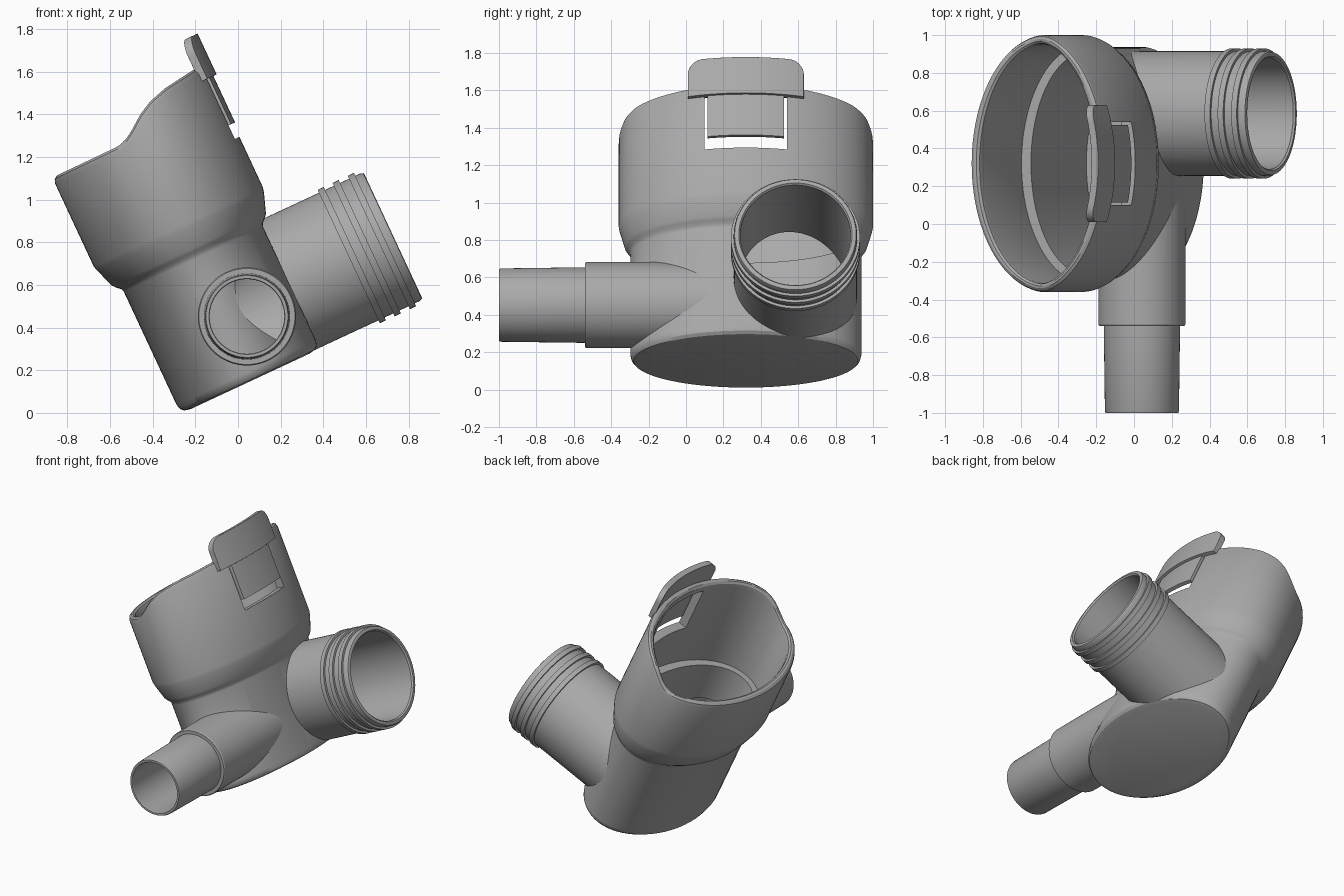
import bpy, bmesh, math
from mathutils import Matrix

if "Cube" in bpy.data.objects:
    bpy.data.objects.remove(bpy.data.objects["Cube"], do_unlink=True)

grey = bpy.data.materials.new("plain grey")
grey.use_nodes = True
grey.diffuse_color = (0.4, 0.4, 0.4, 1)
grey.node_tree.nodes["Principled BSDF"].inputs["Base Color"].default_value = (0.4, 0.4, 0.4, 1)

# Tilted frame of the cup, and the axes of its two tubes
TILT = Matrix.Rotation(math.radians(-25), 4, 'Y')
CUP = TILT @ Matrix.Translation((0.115, 0.32, 0))
SIDE = TILT @ Matrix.Translation((0, 0.585, 0.445)) @ Matrix.Rotation(math.pi / 2, 4, 'Y')
FRONT = Matrix.Translation((0.042, 0, 0.452)) @ Matrix.Rotation(math.pi / 2, 4, 'X')
RX, RY = 0.438, 0.68


def finish(bm, name, matrix):
    bmesh.ops.remove_doubles(bm, verts=bm.verts, dist=1e-5)
    bmesh.ops.recalc_face_normals(bm, faces=bm.faces)
    bm.transform(matrix)
    mesh = bpy.data.meshes.new(name)
    bm.to_mesh(mesh)
    bm.free()
    mesh.materials.append(grey)
    obj = bpy.data.objects.new(name, mesh)
    bpy.context.collection.objects.link(obj)
    return obj


def loft(name, rings, matrix, wrap, cap):
    """Skin closed rings of points; wrap joins the last ring to the first."""
    bm = bmesh.new()
    rows = [[bm.verts.new(p) for p in ring] for ring in rings]
    pairs = list(zip(rows, rows[1:] + rows[:1])) if wrap else list(zip(rows, rows[1:]))
    n = len(rows[0])
    for a, b in pairs:
        for i in range(n):
            j = (i + 1) % n
            bm.faces.new((a[i], a[j], b[j], b[i]))
    if cap:
        bm.faces.new(rows[0])
        bm.faces.new(rows[-1])
    return finish(bm, name, matrix)


def lathe(name, profile, matrix, wrap=False, seg=80):
    turns = [math.tau * i / seg for i in range(seg)]
    rings = [[(r * math.cos(t), r * math.sin(t), h) for t in turns] for r, h in profile]
    return loft(name, rings, matrix, wrap, not wrap)


RIM = [(-0.4, 1.367), (0.02, 1.37), (0.06, 1.382), (0.1, 1.405), (0.177, 1.462),
       (0.245, 1.498), (0.335, 1.524), (0.5, 1.547), (0.7, 1.56)]


def rim_height(u):
    for (a, ha), (b, hb) in zip(RIM, RIM[1:]):
        if u <= b:
            return ha + (hb - ha) * (u - a) / (b - a)
    return RIM[-1][1]


def oval(name, profile, seg=112):
    """Oval turning: (wall offset, height, follows the rim)."""
    rings = []
    for o, h, on_rim in profile:
        ring = []
        for i in range(seg):
            t = math.tau * i / seg
            x, y = (RX + o) * math.cos(t), (RY + o * 0.8) * math.sin(t)
            ring.append((x, y, h + (rim_height(x + 0.115) if on_rim else 0)))
        rings.append(ring)
    return loft(name, rings, CUP, False, True)


def shell(name, half, low, high, inner, outer, radius, steps=32):
    """Curved plate that follows the cup wall, with rounded top corners."""
    rings = []
    for i in range(steps + 1):
        y = half * math.sin(math.pi * (i / steps - 0.5))
        d = max(0, abs(y) - (half - radius))
        top = high - radius + math.sqrt(max(0, radius ** 2 - d ** 2))
        arc = math.sqrt(1 - (y / RY) ** 2)
        xi, xo = RX * arc + inner, RX * arc + outer
        rings.append([(xi, y, low), (xo, y, low), (xo, y, top), (xi, y, top)])
    return loft(name, rings, CUP, False, True)


def cut(obj, *cutters):
    bpy.context.view_layer.objects.active = obj
    for c in cutters:
        mod = obj.modifiers.new("cut", 'BOOLEAN')
        mod.operation, mod.solver, mod.object = 'DIFFERENCE', 'EXACT', c
        bpy.ops.object.modifier_apply(modifier=mod.name)


# Oval cup: rounded base, flared step, scooped rim and stepped inside
cup_body = oval("cup_body", [
    (-0.13, 0.11, 0), (-0.1, 0.116, 0), (-0.085, 0.13, 0), (-0.078, 0.155, 0),
    (-0.078, 0.74, 0), (-0.072, 0.757, 0), (-0.055, 0.772, 0), (-0.04, 0.79, 0),
    (-0.006, 0.885, 0), (0, 0.91, 0),
    (0, -0.03, 1), (-0.008, -0.01, 1), (-0.025, 0, 1), (-0.04, 0, 1),
    (-0.054, -0.01, 1), (-0.06, -0.03, 1),
    (-0.06, 0.845, 0), (-0.115, 0.845, 0), (-0.115, 0.15, 0)])

# Side tube with three grip rings
side_profile = [(0.295, 0.115), (0.33, 0.115)]
for start in (0.78, 0.857, 0.936):
    side_profile += [(0.33, start), (0.345, start), (0.345, start + 0.032), (0.33, start + 0.032)]
side_profile += [(0.33, 0.995), (0.325, 1.007), (0.317, 1.01), (0.303, 1.01), (0.295, 1.0)]
side_tube = lathe("side_tube", side_profile, SIDE, wrap=True)

# Front tube with a narrower, slightly tapered spout
front_tube = lathe("front_tube", [
    (0.175, -0.2), (0.23, -0.2), (0.23, 0.532), (0.225, 0.54), (0.202, 0.54),
    (0.196, 0.99), (0.192, 1.0), (0.178, 1.0), (0.175, 0.995)], FRONT, wrap=True)

# Cutters for the hollow inside, the bores and the latch window
cavity = oval("cavity_cutter", [(-0.115, 0.15, 0), (-0.115, 0.845, 0), (-0.06, 0.845, 0), (-0.06, 1.7, 0)])
side_bore = lathe("side_bore_cutter", [(0.295, 0.115), (0.295, 1.2)], SIDE)
front_bore = lathe("front_bore_cutter", [(0.175, -0.25), (0.175, 1.2)], FRONT)
bm = bmesh.new()
bmesh.ops.create_cube(bm, size=1)
bm.transform(Matrix.Translation((0.45, 0, 1.335)) @ Matrix.Diagonal((0.3, 0.44, 0.33, 1)))
window = finish(bm, "window_cutter", CUP)

cut(cup_body, side_bore, front_bore, window)
cut(side_tube, cavity)
cut(front_tube, cavity)
for cutter in (cavity, side_bore, front_bore, window):
    bpy.data.objects.remove(cutter, do_unlink=True)

# Latch: thumb tab above a thin tongue hanging in the window
latch_tab = shell("latch_tab", 0.31, 1.48, 1.692, -0.012, 0.027, 0.08)
latch_tongue = shell("latch_tongue", 0.205, 1.24, 1.5, -0.014, 0.01, 0.005)
bevel = latch_tab.modifiers.new("soft edges", 'BEVEL')
bevel.width, bevel.segments, bevel.angle_limit = 0.01, 3, math.radians(50)

# Smooth shading with crisp edges
for obj in (cup_body, side_tube, front_tube, latch_tab, latch_tongue):
    bpy.ops.object.select_all(action='DESELECT')
    obj.select_set(True)
    bpy.context.view_layer.objects.active = obj
    bpy.ops.object.shade_smooth_by_angle(angle=math.radians(30))
